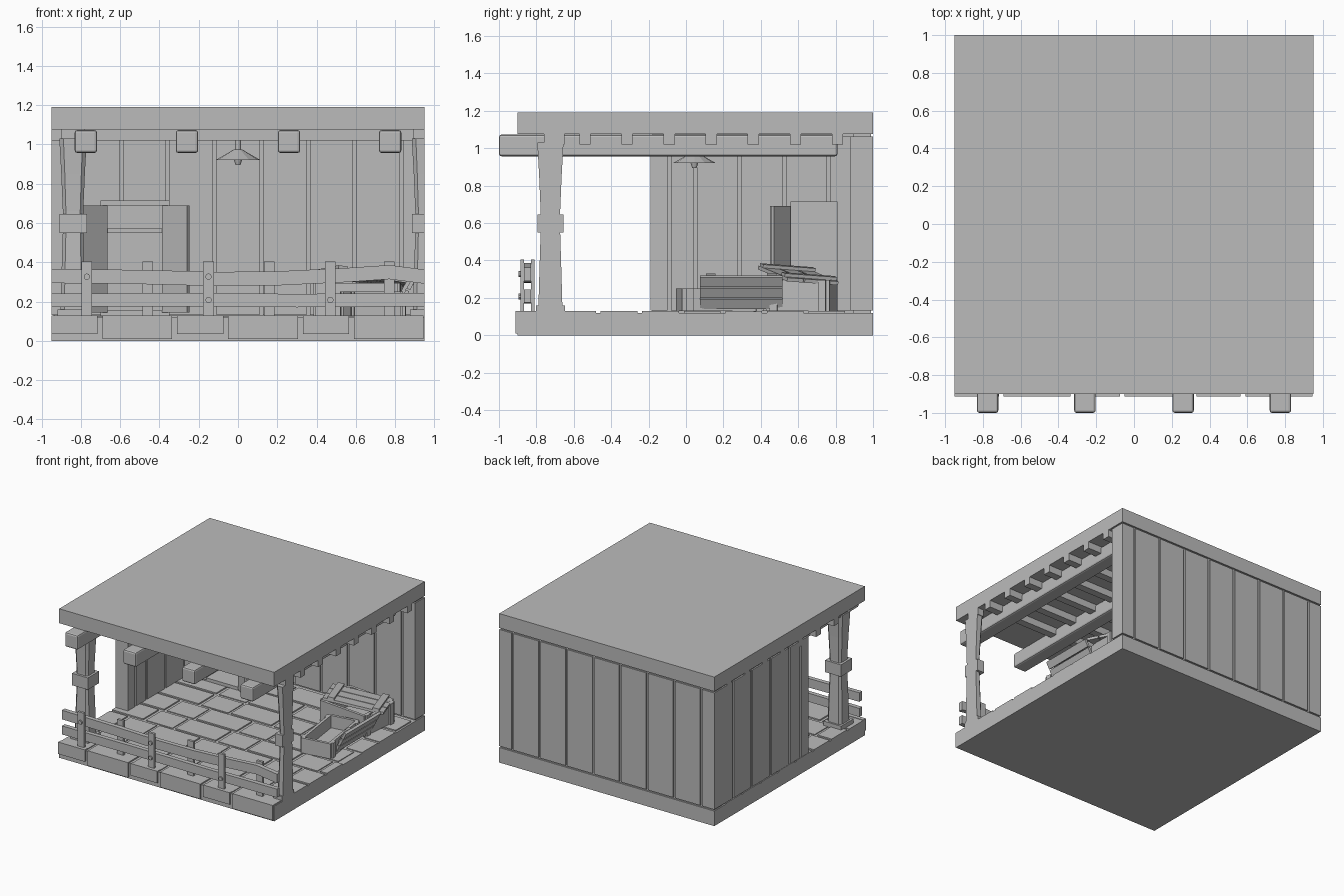
import bpy, bmesh, math
from mathutils import Matrix, Vector

cube = bpy.data.objects.get("Cube")
if cube:
    bpy.data.objects.remove(cube, do_unlink=True)

grey = bpy.data.materials.new("plain grey")
grey.use_nodes = True
COLOUR = (0.5, 0.5, 0.5, 1)
grey.diffuse_color = COLOUR
grey.node_tree.nodes["Principled BSDF"].inputs["Base Color"].default_value = COLOUR


def finish(name, bm, bevel=0):
    """Turn a bmesh into a named object."""
    bmesh.ops.recalc_face_normals(bm, faces=bm.faces)
    mesh = bpy.data.meshes.new(name)
    bm.to_mesh(mesh)
    bm.free()
    mesh.materials.append(grey)
    obj = bpy.data.objects.new(name, mesh)
    bpy.context.collection.objects.link(obj)
    if bevel:
        mod = obj.modifiers.new("chamfer", 'BEVEL')
        mod.width, mod.segments = bevel, 2
    return obj


def add_box(bm, x, y, z, turn=None):
    """Add a box from three (min, max) ranges, optionally turned by a matrix."""
    size = Matrix.Diagonal((x[1] - x[0], y[1] - y[0], z[1] - z[0], 1))
    mid = Matrix.Translation((sum(x) / 2, sum(y) / 2, sum(z) / 2))
    bmesh.ops.create_cube(bm, size=1, matrix=(turn or Matrix()) @ mid @ size)


def boxes(name, items, bevel=0, turn=None):
    bm = bmesh.new()
    for x, y, z in items:
        add_box(bm, x, y, z, turn)
    return finish(name, bm, bevel)


def around(c, half):
    return (c - half, c + half)


def loft(bm, rings):
    """Skin a list of equal point rings and cap both ends."""
    loops = [[bm.verts.new(p) for p in ring] for ring in rings]
    for a, b in zip(loops, loops[1:]):
        for i in range(len(a)):
            j = (i + 1) % len(a)
            bm.faces.new((a[i], a[j], b[j], b[i]))
    bm.faces.new(loops[0])
    bm.faces.new(loops[-1])


W = 0.95          # half width
BACK, FRONT = 1.0, -0.9

# Floor and roof slabs
boxes("floor_slab", [((-W, W), (FRONT, BACK), (0, 0.12))])
boxes("roof_slab", [((-W, W), (FRONT, BACK), (1.075, 1.19))])

# Paving: staggered courses of long and short stones
paving = bmesh.new()
depth, gap = 0.222, 0.025
for row in range(8):
    y0 = FRONT + row * depth
    x, long_stone = -W - (row * 0.23) % 0.61, row % 2 == 1
    while x < W:
        length = 0.355 if long_stone else 0.235
        x0, x1 = max(x, -W), min(x + length, W)
        if x1 - x0 > 0.03:
            top = 0.13 if long_stone else 0.126
            add_box(paving, (x0, x1), (y0, y0 + depth - gap), (0.1, top))
            if row == 0:
                low = 0.01 if long_stone else 0.035
                add_box(paving, (x0, x1), (FRONT - 0.012, FRONT + 0.02), (low, 0.13))
        x += length + gap
        long_stone = not long_stone
finish("paving_stones", paving)


def planks(edges):
    return [(a + 0.009, b - 0.009) for a, b in zip(edges, edges[1:])]


# Walls: a core with planks standing proud on both faces
boxes("back_wall_core", [((-W + 0.01, W - 0.01), (0.892, 0.988), (0.1, 1.09))])
cuts = [-W - 0.009] + [(-3.5 + i) * 0.238 for i in range(8)] + [W + 0.009]
boxes("back_wall_planks", [(p, (0.88, BACK), (0.132, 1.063)) for p in planks(cuts)])
boxes("side_wall_core", [((-0.938, -0.852), (-0.18, 0.9), (0.1, 1.09))])
cuts = [-0.2, -0.09, 0.05, 0.285, 0.525, 0.76, 1.0]
boxes("side_wall_planks", [((-W, -0.84), p, (0.132, 1.063)) for p in planks(cuts)])

# Ceiling joists and the long beams below them
joists = [around(-0.54 + 0.225 * i, 0.03) for i in range(7)]
boxes("ceiling_joists", [((-W, W), y, (1.02, 1.08)) for y in joists])
for i, x in enumerate((-0.775, -0.26, 0.26, 0.775)):
    boxes(f"ceiling_beam_{i + 1}", [(around(x, 0.057), (-1, 0.81), (0.957, 1.073))], 0.013)


# Corner posts: waisted shaft, foot, band and cap
def post(name, cx, cy=-0.725):
    bm = bmesh.new()

    def section(levels):
        rings = []
        for half, z in levels:
            c = half * 0.7
            pts = [(half, -c), (half, c), (c, half), (-c, half),
                   (-half, c), (-half, -c), (-c, -half), (c, -half)]
            rings.append([(cx + px, cy + py, z) for px, py in pts])
        loft(bm, rings)

    section([(0.065, 0.12), (0.06, 0.3), (0.052, 0.56), (0.052, 0.66), (0.06, 0.85), (0.07, 1.03)])
    add_box(bm, around(cx, 0.078), around(cy, 0.078), (0.12, 0.16))
    add_box(bm, around(cx, 0.07), around(cy, 0.07), (0.55, 0.645))
    add_box(bm, around(cx, 0.06), around(cy + 0.02, 0.055), (1.02, 1.08))
    bmesh.ops.bisect_plane(bm, geom=bm.verts[:] + bm.edges[:] + bm.faces[:],
                           plane_co=(W, 0, 0), plane_no=(1, 0, 0), clear_outer=True)
    bmesh.ops.holes_fill(bm, edges=[e for e in bm.edges if e.is_boundary], sides=0)
    finish(name, bm)


post("right_post", -0.84)
post("left_post", 0.955)

# Fence: bent rails between front and back pickets
def rail(name, path, half):
    bm = bmesh.new()
    loft(bm, [[(x, -0.865, z - half), (x, -0.83, z - half),
               (x, -0.83, z + half), (x, -0.865, z + half)] for x, z in path])
    finish(name, bm)


rail("upper_rail", [(-W, 0.33), (-0.5, 0.325), (-0.1, 0.315), (0.2, 0.318),
                    (0.55, 0.335), (0.77, 0.35), (W, 0.327)], 0.036)
rail("lower_rail", [(-W, 0.207), (-0.3, 0.21), (0.3, 0.205), (W, 0.21)], 0.034)
boxes("front_pickets", [(around(x, 0.027), (-0.885, -0.865), (0.13, 0.405))
                        for x in (-0.77, -0.15, 0.47)])
boxes("back_pickets", [(around(x, 0.027), (-0.83, -0.81), (0.12, 0.405))
                       for x in (-0.46, 0.16, 0.77)])
nails = bmesh.new()
for x, z in ((-0.77, 0.327), (-0.15, 0.327), (-0.15, 0.208), (0.47, 0.208)):
    bmesh.ops.create_cone(nails, cap_ends=True, segments=10, radius1=0.016, radius2=0.016, depth=0.012,
                          matrix=Matrix.Translation((x, -0.89, z)) @ Matrix.Rotation(math.pi / 2, 4, 'X'))
finish("fence_nails", nails)

# Hanging lamp
lamp = bmesh.new()
for r1, r2, z0, z1 in ((0.115, 0.02, 0.92, 0.975), (0.012, 0.022, 0.895, 0.925), (0.016, 0.016, 0.97, 1.03)):
    bmesh.ops.create_cone(lamp, cap_ends=True, segments=12, radius1=r1, radius2=r2, depth=z1 - z0,
                          matrix=Matrix.Translation((0, 0.045, (z0 + z1) / 2)))
finish("hanging_lamp", lamp)

# Cupboard with a shelf and two open doors
L, R, Y0, Y1, TOP = -0.7, -0.35, 0.56, 0.81, 0.715
boxes("cupboard", [
    ((L, L + 0.025), (Y0, Y1), (0.13, TOP)), ((R - 0.025, R), (Y0, Y1), (0.13, TOP)),
    ((L, R), (Y1 - 0.02, Y1), (0.13, TOP)), ((L, R), (Y0, Y1), (TOP - 0.025, TOP)),
    ((L, R), (Y0, Y1), (0.13, 0.155)), ((L, R), (Y0 + 0.02, Y1), (0.55, 0.572))])
for name, hinge, angle in (("right_door", L + 0.03, 220), ("left_door", R - 0.03, -38)):
    turn = Matrix.Translation((hinge, Y0, 0)) @ Matrix.Rotation(math.radians(angle), 4, 'Z')
    boxes("cupboard_" + name, [((0, 0.16), around(0, 0.01), (0.145, 0.69))], 0, turn)


# Open crates
def crate(name, centre, size, angle):
    w, d, h = size[0] / 2, size[1] / 2, size[2]
    t = 0.022
    turn = Matrix.Translation(centre) @ Matrix.Rotation(math.radians(angle), 4, 'Z')
    parts = [((-w, w), (-d, d), (0, t))]
    for s in (-1, 1):
        parts += [(around(s * (w - t / 2), t / 2), (-d, d), (0, h)),
                  ((-w, w), around(s * (d - t / 2), t / 2), (0, h))]
        parts += [(around(s * w, 0.012), around(q * (d - 0.04), 0.02), (0, h)) for q in (-1, 1)]
    boxes(name, parts, 0, turn)


# Slatted panel with two cross battens
def panel(name, centre, length, width, turn):
    step = width / 3
    parts = [((-length / 2, length / 2), around((i - 1) * step, step / 2 - 0.004), (-0.01, 0.01))
             for i in range(3)]
    parts += [(around(s * length * 0.37, 0.025), (-width / 2, width / 2), (0.01, 0.028)) for s in (-1, 1)]
    boxes(name, parts, 0, Matrix.Translation(centre) @ turn)


def rot(deg, axis):
    return Matrix.Rotation(math.radians(deg), 4, axis)


crate("low_crate", Vector((0.68, 0.19, 0.13)), (0.24, 0.46, 0.12), 8)
panel("leaning_crate_side", (0.85, 0.295, 0.23), 0.44, 0.2, rot(90, 'Z') @ rot(-62, 'X') @ rot(180, 'Z'))
crate("rear_crate", Vector((0.62, 0.62, 0.13)), (0.42, 0.34, 0.165), -6)
panel("crate_lid", (0.64, 0.6, 0.32), 0.46, 0.3, rot(20, 'Z') @ rot(8, 'Y') @ rot(-4, 'X'))
